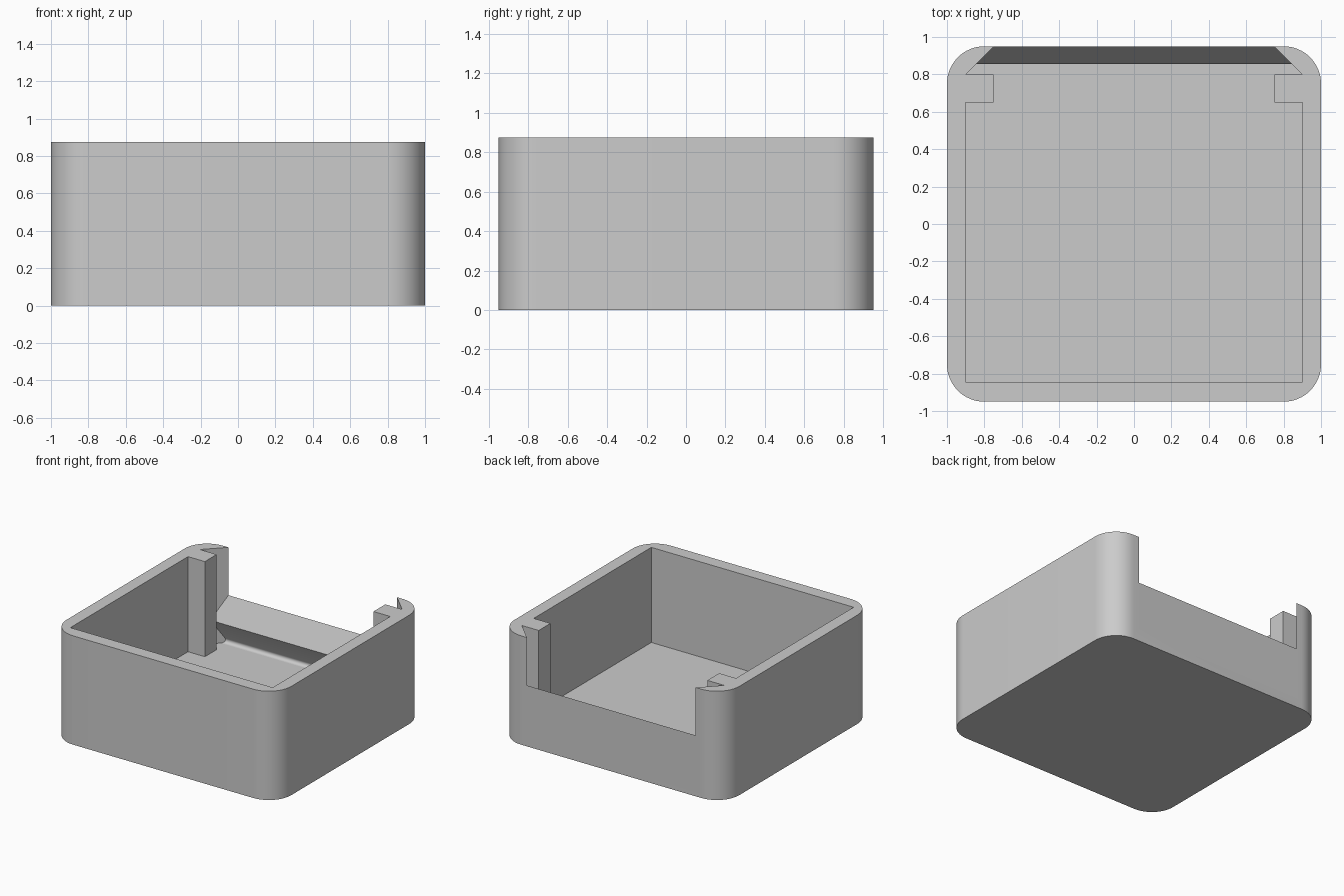
import bpy, bmesh
from math import cos, sin, radians
from mathutils import Vector

cube = bpy.data.objects.get("Cube")
if cube:
    bpy.data.objects.remove(cube, do_unlink=True)

HX, HY, H = 1.0, 0.95, 0.875      # half width, half depth, height
R = 0.2                           # corner radius
FLOOR = 0.11                      # floor thickness
INX, RAIL = 0.9, 0.75             # cavity half width, rail inner edge

grey = bpy.data.materials.new("light_grey")
grey.use_nodes = True
grey.diffuse_color = (0.6, 0.6, 0.6, 1)
grey.node_tree.nodes["Principled BSDF"].inputs["Base Color"].default_value = (0.6, 0.6, 0.6, 1)


def arc(cx, cy, r, a0, a1, n):
    """Points along a circular arc, angles in degrees."""
    angles = [radians(a0 + (a1 - a0) * i / n) for i in range(n + 1)]
    return [(cx + r * cos(a), cy + r * sin(a)) for a in angles]


def loft(name, first, last):
    """Solid between two matching outlines of 3D points."""
    bm = bmesh.new()
    a = [bm.verts.new(p) for p in first]
    b = [bm.verts.new(p) for p in last]
    bm.faces.new(a)
    bm.faces.new(b)
    for i in range(len(a)):
        j = (i + 1) % len(a)
        bm.faces.new((a[i], a[j], b[j], b[i]))
    bmesh.ops.recalc_face_normals(bm, faces=bm.faces[:])
    mesh = bpy.data.meshes.new(name)
    bm.to_mesh(mesh)
    bm.free()
    mesh.materials.append(grey)
    obj = bpy.data.objects.new(name, mesh)
    bpy.context.collection.objects.link(obj)
    return obj


def prism(name, plan, z0, z1):
    return loft(name, [(x, y, z0) for x, y in plan], [(x, y, z1) for x, y in plan])


def select(obj):
    bpy.ops.object.select_all(action='DESELECT')
    obj.select_set(True)
    bpy.context.view_layer.objects.active = obj


# Rounded outer block
plan = []
for k, (sx, sy) in enumerate([(1, 1), (-1, 1), (-1, -1), (1, -1)]):
    plan += arc(sx * (HX - R), sy * (HY - R), R, 90 * k, 90 * k + 90, 16)
body = prism("box_body", plan, 0, H)

# Cavity with corner rails and a dovetail slot open to the back
half = [(INX, -0.845), (INX, 0.65), (RAIL, 0.65), (RAIL, 0.8),
        (INX, 0.8), (RAIL, HY), (RAIL, HY + 0.2)]
cavity = prism("cavity_cutter", half + [(-x, y) for x, y in reversed(half)], FLOOR, H + 0.2)
cavity.hide_render = True
cut = body.modifiers.new("cavity", 'BOOLEAN')
cut.operation = 'DIFFERENCE'
cut.solver = 'EXACT'
cut.object = cavity
select(body)
bpy.ops.object.modifier_apply(modifier=cut.name)
bpy.data.objects.remove(cavity, do_unlink=True)

# Low back wall: a pointed ridge with a small fillet onto the floor
profile = [(HY, FLOOR), (HY, 0.49), (0.855, 0.3)]
profile += reversed(arc(0.91, FLOOR + 0.025, 0.025, -90, 26.6, 8))
ends = [[Vector((s * (RAIL + HY - y), y, z)) for y, z in profile] for s in (-1, 1)]
wall = loft("back_wall", *ends)

for obj in (body, wall):
    select(obj)
    bpy.ops.object.shade_smooth_by_angle(angle=radians(30))
